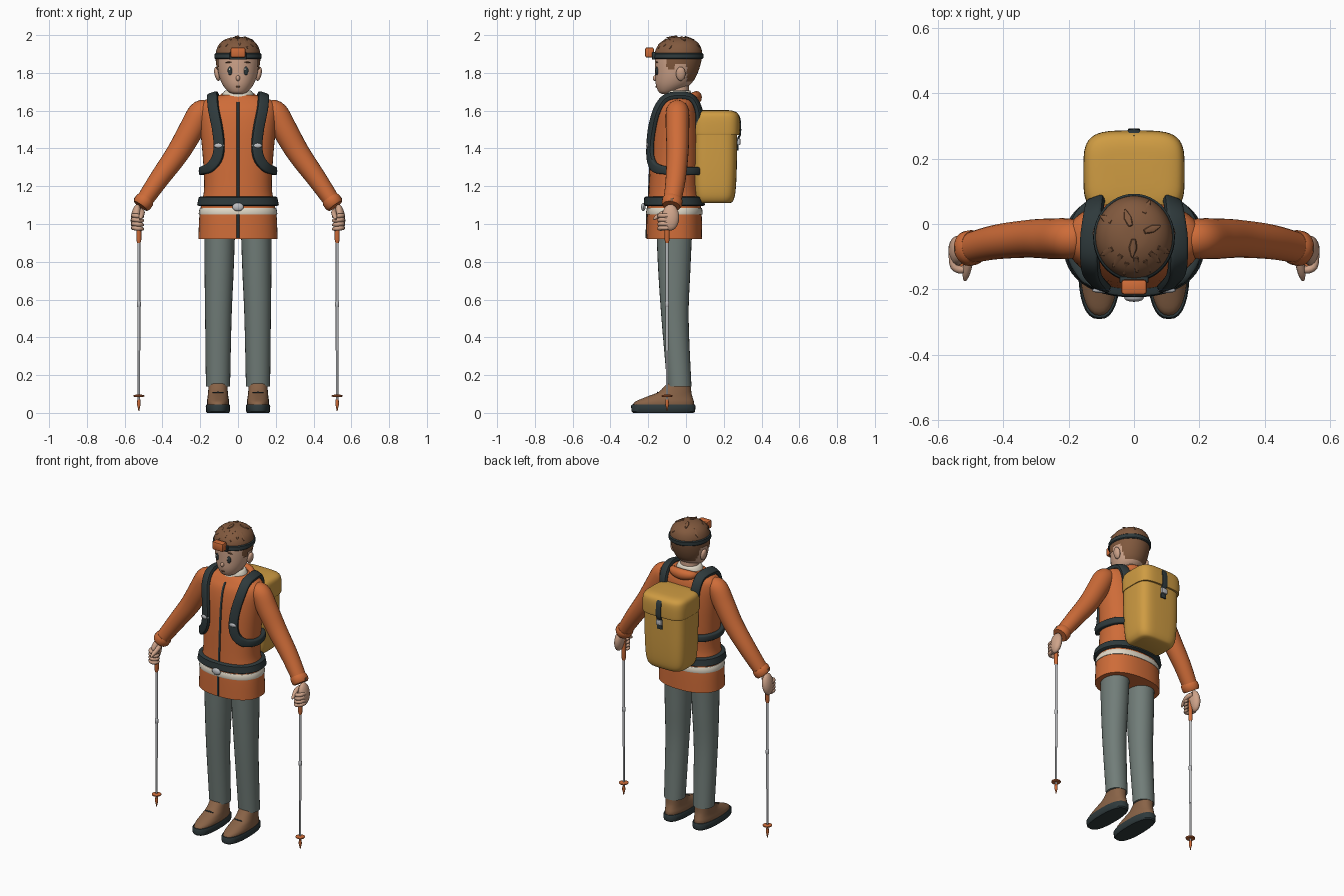
import bpy, bmesh, math
from mathutils import Vector, Matrix

if "Cube" in bpy.data.objects:
    bpy.data.objects.remove(bpy.data.objects["Cube"])


def mat(name, *rgb):
    m = bpy.data.materials.new(name)
    m.diffuse_color = (*rgb, 1)
    m.use_nodes = True
    m.node_tree.nodes["Principled BSDF"].inputs["Base Color"].default_value = m.diffuse_color
    return m


ORANGE = mat("jacket orange", 0.62, 0.150, 0.040)
YELLOW = mat("pack yellow", 0.62, 0.330, 0.055)
GREY = mat("trouser grey", 0.165, 0.205, 0.190)
DARK = mat("charcoal", 0.028, 0.042, 0.045)
SKIN = mat("skin", 0.62, 0.370, 0.255)
HAIR = mat("hair brown", 0.22, 0.100, 0.048)
SHOE = mat("boot brown", 0.25, 0.125, 0.063)
METAL = mat("light metal", 0.50, 0.510, 0.530)
CREAM = mat("cream", 0.76, 0.700, 0.580)


def finish(name, bm, m):
    bmesh.ops.recalc_face_normals(bm, faces=bm.faces)
    me = bpy.data.meshes.new(name)
    bm.to_mesh(me)
    bm.free()
    me.materials.append(m)
    ob = bpy.data.objects.new(name, me)
    bpy.context.collection.objects.link(ob)
    return ob


def spline(rows, k=5):
    """Catmull-Rom through tuples of numbers."""
    out = []
    for i in range(len(rows) - 1):
        a, b, c, d = (rows[max(i - 1, 0)], rows[i], rows[i + 1], rows[min(i + 2, len(rows) - 1)])
        for j in range(k):
            t = j / k
            out.append(tuple(0.5 * (2 * q + (r - p) * t + (2 * p - 5 * q + 4 * r - s) * t * t
                                    + (3 * q - p - 3 * r + s) * t ** 3)
                             for p, q, r, s in zip(a, b, c, d)))
    return out + [tuple(rows[-1])]


def oval(n, p):
    """Unit superellipse points."""
    pts = []
    for i in range(n):
        c, s = math.cos(2 * math.pi * i / n), math.sin(2 * math.pi * i / n)
        pts.append((math.copysign(abs(c) ** (2 / p), c), math.copysign(abs(s) ** (2 / p), s)))
    return pts


def skin(name, rings, m, keep=None):
    """Join rings of points into a capped surface; keep() filters faces."""
    bm = bmesh.new()
    vs = [[bm.verts.new(p) for p in r] for r in rings]
    n = len(rings[0])
    for a, b in zip(vs, vs[1:]):
        for i in range(n):
            bm.faces.new((a[i], a[(i + 1) % n], b[(i + 1) % n], b[i]))
    bm.faces.new(vs[0])
    bm.faces.new(vs[-1])
    if keep:
        bad = [f for f in bm.faces if not keep(f.calc_center_median())]
        bmesh.ops.delete(bm, geom=bad, context='FACES')
    return finish(name, bm, m)


def stack(name, rows, m, p=2.0, n=32, keep=None):
    """Horizontal sections: (z, cx, cy, rx, ry)."""
    o = oval(n, p)
    return skin(name, [[(cx + rx * u, cy + ry * v, z) for u, v in o]
                       for z, cx, cy, rx, ry in rows], m, keep)


def sweep(name, rows, m, p=2.0, n=16, centre=None):
    """Section (x, y, z, half_width, half_thickness) along a path, thickness facing away from centre(p)."""
    o, rings = oval(n, p), []
    pts = [Vector(r[:3]) for r in rows]
    for i, (q, r) in enumerate(zip(pts, rows)):
        t = (pts[min(i + 1, len(pts) - 1)] - pts[max(i - 1, 0)]).normalized()
        nor = (q - centre(q)) if centre else Vector((0, -1, 0.05))
        nor = (nor - t * nor.dot(t)).normalized()
        side = t.cross(nor)
        rings.append([q + side * r[3] * u + nor * r[4] * v for u, v in o])
    return skin(name, rings, m)


def ball(name, c, r, m, rot=0.0):
    bm = bmesh.new()
    mx = Matrix.Translation(c) @ Matrix.Rotation(rot, 4, 'Y') @ Matrix.Diagonal((*r, 1))
    bmesh.ops.create_uvsphere(bm, u_segments=20, v_segments=12, radius=1, matrix=mx)
    return finish(name, bm, m)


def box(name, c, size, m, bevel=0.005):
    bm = bmesh.new()
    bmesh.ops.create_cube(bm, size=1, matrix=Matrix.Translation(c) @ Matrix.Diagonal((*size, 1)))
    bmesh.ops.bevel(bm, geom=bm.edges[:], offset=bevel, segments=2, affect='EDGES', profile=0.5)
    return finish(name, bm, m)


def at(rows, z):
    """Section of dense rows at height z."""
    for a, b in zip(rows, rows[1:]):
        if a[0] <= z <= b[0]:
            t = (z - a[0]) / max(b[0] - a[0], 1e-6)
            return [p + (q - p) * t for p, q in zip(a, b)]
    return rows[-1]


def band(name, rows, z0, z1, off, m, p):
    """Ring that hugs a stacked body."""
    secs = []
    for z, o in ((z0, off * .6), (z0 + .005, off), (z1 - .005, off), (z1, off * .6)):
        s = at(rows, z)
        secs.append((z, s[1], s[2], s[3] + o, s[4] + o))
    return stack(name, secs, m, p, 48)


# Jacket body
torso = spline([(.92, 0, -.062, .21, .148), (1.05, 0, -.062, .204, .145), (1.12, 0, -.062, .19, .138),
                (1.2, 0, -.064, .179, .132), (1.35, 0, -.058, .186, .131), (1.5, 0, -.052, .2, .126),
                (1.6, 0, -.047, .208, .112), (1.65, 0, -.04, .185, .09), (1.682, 0, -.037, .1, .068)])
stack("jacket", torso, ORANGE, 2.3, 48)
band("reflective_stripe", torso, 1.05, 1.086, .005, CREAM, 2.3)
band("hip_belt", torso, 1.096, 1.146, .022, DARK, 2.3)
ball("belt_buckle", (0, -.226, 1.09), (.03, .012, .022), METAL)
zs = [.925 + i * .72 / 24 for i in range(25)]
sweep("zip", [(0, at(torso, z)[2] - at(torso, z)[4], z, .007, .004) for z in zs], DARK, 4, 8)

# Hood roll, neck and collar
sweep("hood", spline([(-.09, .0, 1.67, .012, .012), (-.065, .04, 1.672, .026, .024), (0, .056, 1.67, .034, .028),
                      (.065, .04, 1.672, .026, .024), (.09, .0, 1.67, .012, .012)]), ORANGE,
      centre=lambda q: Vector((0, -.04, q.z)))
stack("neck", [(1.64, 0, -.04, .06, .058), (1.76, 0, -.04, .055, .055)], SKIN)
stack("collar", spline([(1.66, 0, -.04, .09, .074), (1.685, 0, -.04, .084, .07), (1.704, 0, -.04, .072, .064),
                        (1.708, 0, -.04, .06, .058)], 3), CREAM)

# Head, hair shell and headband
head = spline([(1.688, 0, -.105, .02, .02), (1.70, 0, -.095, .05, .05), (1.74, 0, -.068, .083, .092),
               (1.80, 0, -.052, .104, .111), (1.88, 0, -.042, .112, .121), (1.93, 0, -.038, .103, .111),
               (1.962, 0, -.035, .078, .084), (1.98, 0, -.035, .04, .045), (1.984, 0, -.035, .004, .004)], 6)
stack("head", head, SKIN, 2, 40)


def hairline(c):
    return c.z > (1.9 if c.y < -.1 else 1.825 if c.y < -.06 else 1.845 if c.y < .005 else 1.755)


stack("hair", [(z + .006, x, y, a * 1.05 + .001, b * 1.05) for z, x, y, a, b in head], HAIR, 2, 64, hairline)
band("headband", head, 1.873, 1.905, .013, DARK, 2)
box("headlamp", (0, -.193, 1.908), (.078, .046, .054), ORANGE, .009)
box("headlamp_mount", (0, -.17, 1.89), (.09, .02, .04), DARK)

# Hair tufts lying on the crown: (direction, polar angle)
for i, (az, pol) in enumerate([(-150, 52), (-125, 48), (-105, 55), (-85, 45), (-65, 54), (-45, 48), (-25, 55),
                               (20, 30), (65, 50), (110, 28), (150, 55), (-95, 18)]):
    a, b = math.radians(az), math.radians(pol)
    d = Vector((math.cos(a) * math.sin(b), math.sin(a) * math.sin(b), math.cos(b)))
    base = Vector((0, -.036, 1.885)) + Vector((d.x * .117, d.y * .122, d.z * .106))
    down = Vector((math.cos(a) * math.cos(b), math.sin(a) * math.cos(b), -math.sin(b)))
    e, g = base - down * .028, base + down * .028 + d * .010
    sweep(f"hair_tuft_{i}", [(*e, .007, .004), (*base, .014, .009), (*g, .002, .002)], HAIR, 2, 8,
          lambda q: Vector((0, -.036, 1.88)))

# Face
ball("nose", (0, -.163, 1.772), (.011, .013, .015), SKIN)
ball("mouth", (0, -.158, 1.727), (.012, .004, .004), HAIR)
for s, side in ((1, "right"), (-1, "left")):
    ball("eye_" + side, (s * .041, -.153, 1.811), (.014, .008, .023), DARK)
    ball("eye_glint_" + side, (s * .041 - .004, -.161, 1.818), (.004, .002, .005), CREAM)
    ball("brow_" + side, (s * .046, -.154, 1.857), (.02, .006, .004), HAIR, s * .15)
    ball("ear_" + side, (s * .11, -.028, 1.795), (.015, .025, .038), SKIN, s * .2)

for s, side in ((1, "right"), (-1, "left")):
    # Sleeve and cuff
    arm = [(.165, -.045, 1.60, .055, .055), (.2, -.045, 1.585, .066, .062), (.25, -.045, 1.495, .066, .062),
           (.32, -.045, 1.375, .061, .058), (.42, -.055, 1.235, .052, .053), (.5, -.073, 1.118, .044, .047)]
    sweep("sleeve_" + side, [(s * r[0], *r[1:]) for r in spline(arm)], ORANGE, 2, 24)
    cuff = [(.488, -.07, 1.135, .046, .05), (.494, -.072, 1.126, .051, .054), (.508, -.075, 1.105, .051, .054),
            (.515, -.077, 1.095, .044, .047)]
    sweep("cuff_" + side, [(s * r[0], *r[1:]) for r in cuff], ORANGE, 2, 24)
    box("cuff_tab_" + side, (s * .543, -.075, 1.128), (.016, .018, .02), SHOE, .004)

    # Hand closed round the pole grip
    ball("palm_" + side, (s * .54, -.082, 1.035), (.027, .046, .07), SKIN, -s * .12)
    for i in range(4):
        z = 1.045 - i * .022
        f = [(.555, -.095, z, .012, .012), (.55, -.13, z, .012, .012), (.525, -.14, z - .003, .012, .012),
             (.507, -.122, z - .005, .010, .010), (.508, -.1, z - .006, .006, .006)]
        sweep(f"finger_{i}_" + side, [(s * r[0], *r[1:]) for r in spline(f, 3)], SKIN, 2, 10,
              lambda q: q - Vector((0, 0, 1)))
    th = [(.52, -.07, 1.07, .015, .015), (.507, -.11, 1.062, .014, .014), (.513, -.15, 1.04, .012, .012),
          (.517, -.172, 1.025, .005, .005)]
    sweep("thumb_" + side, [(s * r[0], *r[1:]) for r in spline(th, 3)], SKIN, 2, 12,
          lambda q: q - Vector((0, 0, 1)))

    # Trekking pole
    def rod(name, rows, m):
        stack(name + side, [(z, s * .525, -.1, r, r) for z, r in rows], m, 2, 12)
    rod("pole_grip_", [(.9, .009), (.915, .013), (1.06, .013), (1.075, .009)], ORANGE)
    rod("pole_shaft_", [(.05, .006), (.33, .006), (.331, .008), (.9, .008)], METAL)
    rod("pole_clamp_", [(.56, .0085), (.565, .011), (.585, .011), (.59, .0085)], METAL)
    rod("pole_basket_", [(.084, .024), (.088, .029), (.093, .029), (.097, .014)], ORANGE)
    rod("pole_tip_", [(.01, .002), (.03, .006), (.045, .010), (.07, .008)], ORANGE)

    # Trouser leg
    leg = [(.14, .106, -.035, .064, .064), (.5, .104, -.058, .07, .072), (.75, .1, -.062, .077, .085),
           (.95, .097, -.062, .081, .094)]
    stack("trouser_leg_" + side, [(z, s * x, y, a, b) for z, x, y, a, b in spline(leg)], GREY, 2.1, 28)

    # Boot
    up = [(.04, .106, -.12, .058, .162), (.06, .106, -.113, .059, .155), (.085, .106, -.088, .055, .122),
          (.112, .106, -.058, .052, .086), (.16, .106, -.035, .05, .062)]
    stack("boot_" + side, [(z, s * x, y, a, b) for z, x, y, a, b in spline(up, 4)], SHOE, 2.3, 32)
    sole = [(0, .057, .16), (.007, .063, .168), (.037, .065, .171), (.045, .061, .166)]
    stack("sole_" + side, [(z, s * .106, -.12, a, b) for z, a, b in sole], DARK, 2.5, 32)
    for i in range(2):
        ball(f"boot_lace_{i}_" + side, (s * .106, -.15 + i * .03, .108 + i * .013), (.032, .005, .004), DARK)

    # Shoulder strap from pack, over shoulder, round under the arm and back
    st = [(.11, .07, 1.5), (.118, .068, 1.6), (.125, .03, 1.668), (.135, -.04, 1.682), (.135, -.11, 1.665),
          (.128, -.155, 1.6), (.108, -.181, 1.5), (.1, -.19, 1.41), (.112, -.187, 1.345), (.148, -.165, 1.3),
          (.183, -.115, 1.285), (.192, -.05, 1.28), (.165, .03, 1.28), (.11, .075, 1.28)]
    w = [.029] * 9 + [.026, .022, .021, .021, .021]
    sweep("shoulder_strap_" + side, spline([(s * p[0], p[1], p[2], h, .015) for p, h in zip(st, w)]), DARK, 4, 16,
          lambda q: Vector((q.x * .5, -.05, min(q.z, 1.5))))
    ball("strap_buckle_" + side, (s * .1, -.203, 1.415), (.028, .008, .013), METAL)

# Backpack body, lid and closing strap
stack("pack_body", spline([(1.11, 0, .15, .1, .08), (1.122, 0, .151, .124, .098), (1.17, 0, .152, .14, .11),
                           (1.3, 0, .152, .147, .117), (1.5, 0, .152, .148, .119)]), YELLOW, 4, 48)
stack("pack_lid", spline([(1.472, 0, .157, .15, .123), (1.48, 0, .157, .154, .128), (1.55, 0, .157, .154, .128),
                          (1.585, 0, .156, .145, .118), (1.6, 0, .154, .115, .09), (1.604, 0, .152, .06, .045)]),
      YELLOW, 4, 48)
sweep("pack_strap", spline([(0, .266, 1.586, .019, .005), (0, .284, 1.555, .019, .005), (0, .287, 1.48, .019, .005),
                            (0, .276, 1.45, .019, .005), (0, .273, 1.39, .019, .005)], 4), DARK, 4, 12,
      lambda q: Vector((0, .15, 1.48)))
box("pack_buckle", (0, .28, 1.435), (.042, .016, .034), METAL, .004)

# Smooth rounded parts, keep crisp edges
bpy.ops.object.select_all(action='SELECT')
bpy.context.view_layer.objects.active = bpy.data.objects["jacket"]
bpy.ops.object.shade_smooth_by_angle(angle=math.radians(38))
